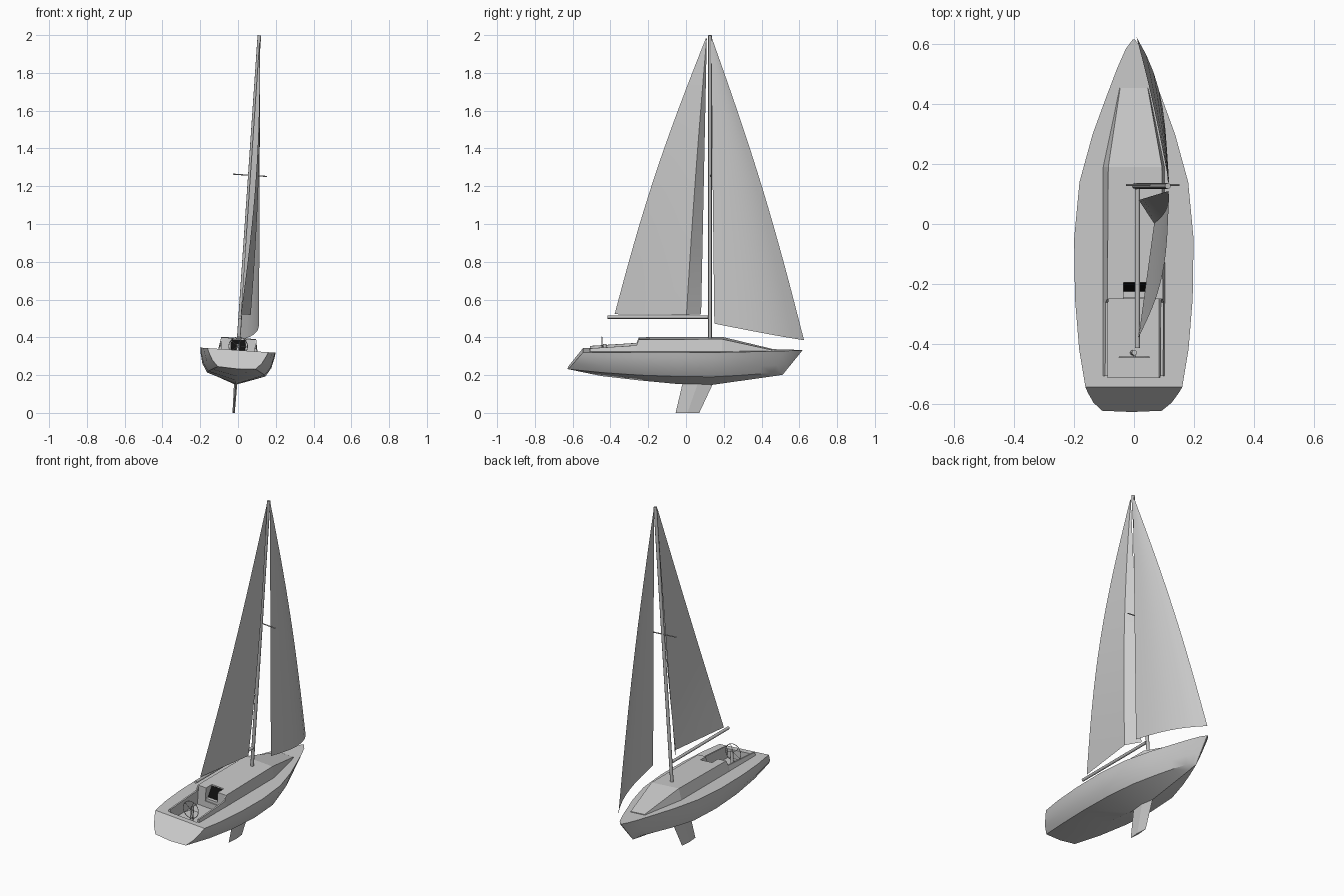
import bpy, bmesh, math
from mathutils import Matrix, Vector

cube = bpy.data.objects.get("Cube")
if cube:
    bpy.data.objects.remove(cube, do_unlink=True)

# The whole boat leans a few degrees to its left
PIVOT = Vector((0, 0, 0.34))
HEEL = Matrix.Translation(PIVOT) @ Matrix.Rotation(math.radians(3.9), 4, 'Y') @ Matrix.Translation(-PIVOT)


def material(name, value):
    mat = bpy.data.materials.new(name)
    mat.use_nodes = True
    color = (value, value, value, 1)
    mat.diffuse_color = color
    mat.node_tree.nodes["Principled BSDF"].inputs["Base Color"].default_value = color
    return mat


GREY = material("light grey", 0.6)
SPAR = material("spar grey", 0.5)
BLACK = material("black", 0.005)


def add_object(name, bm, mat):
    mesh = bpy.data.meshes.new(name)
    bm.to_mesh(mesh)
    bm.free()
    obj = bpy.data.objects.new(name, mesh)
    bpy.context.collection.objects.link(obj)
    mesh.materials.append(mat)
    obj.matrix_world = HEEL
    return obj


def activate(obj):
    bpy.ops.object.select_all(action='DESELECT')
    obj.select_set(True)
    bpy.context.view_layer.objects.active = obj


def smooth(obj, angle=30):
    activate(obj)
    bpy.ops.object.shade_smooth_by_angle(angle=math.radians(angle))


def loft(name, rings, mat, closed=True):
    """Skin a list of equal-length point rings; closed rings get end caps."""
    bm = bmesh.new()
    rows = [[bm.verts.new(p) for p in ring] for ring in rings]
    n = len(rows[0])
    for a, b in zip(rows, rows[1:]):
        for i in range(n if closed else n - 1):
            j = (i + 1) % n
            bm.faces.new((a[i], a[j], b[j], b[i]))
    if closed:
        bm.faces.new(rows[0])
        bm.faces.new(rows[-1])
    bmesh.ops.recalc_face_normals(bm, faces=bm.faces[:])
    return add_object(name, bm, mat)


def box(name, low, high, mat):
    corners = [(low[0], low[1]), (high[0], low[1]), (high[0], high[1]), (low[0], high[1])]
    return loft(name, [[(x, y, z) for x, y in corners] for z in (low[2], high[2])], mat)


def add_rod(bm, start, end, radius, sides=12):
    start, end = Vector(start), Vector(end)
    axis = end - start
    turn = axis.to_track_quat('Z', 'Y').to_matrix().to_4x4()
    bmesh.ops.create_cone(bm, cap_ends=True, segments=sides, radius1=radius, radius2=radius,
                          depth=axis.length, matrix=Matrix.Translation((start + end) / 2) @ turn)


def rod(name, start, end, radius, mat=SPAR):
    bm = bmesh.new()
    add_rod(bm, start, end, radius)
    obj = add_object(name, bm, mat)
    smooth(obj, 40)
    return obj


def cut(obj, cutter):
    mod = obj.modifiers.new("cut", 'BOOLEAN')
    mod.operation = 'DIFFERENCE'
    mod.solver = 'EXACT'
    mod.object = cutter
    activate(obj)
    bpy.ops.object.modifier_apply(modifier=mod.name)


# Hull: deck y, deck half width, keel y, keel z, chine half width, chine z
stations = [
    (-0.545, 0.162, -0.628, 0.233, 0.100, 0.238),
    (-0.42, 0.183, -0.45, 0.195, 0.130, 0.222),
    (-0.25, 0.197, -0.25, 0.172, 0.150, 0.210),
    (-0.05, 0.200, -0.05, 0.153, 0.155, 0.203),
    (0.14, 0.182, 0.14, 0.148, 0.140, 0.200),
    (0.30, 0.138, 0.28, 0.168, 0.098, 0.205),
    (0.42, 0.094, 0.38, 0.182, 0.060, 0.210),
    (0.52, 0.056, 0.45, 0.192, 0.030, 0.213),
    (0.585, 0.027, 0.49, 0.198, 0.012, 0.215),
    (0.617, 0.003, 0.512, 0.202, 0.002, 0.217),
]
DECK = 0.332


def hull_ring(yd, w, yk, zk, wc, zc):
    half = [(w, DECK)]
    for f, bulge in ((0.78, 0.03), (0.35, 0.06)):
        half.append((wc + (w - wc) * f + bulge * w, zc + (DECK - zc) * f))
    half.append((wc, zc))
    profile = half + [(0, zk)] + [(-x, z) for x, z in reversed(half)]
    return [(x, yk + (yd - yk) * (z - zk) / (DECK - zk), z) for x, z in profile]


hull = loft("hull", [hull_ring(*s) for s in stations], GREY)

# Cabin with low cockpit sides behind it: y, base half width, top half width, top z
cabin_stations = [
    (-0.508, 0.105, 0.097, 0.348),
    (-0.262, 0.105, 0.097, 0.364),
    (-0.250, 0.105, 0.093, 0.394),
    (0.190, 0.104, 0.090, 0.397),
    (0.455, 0.050, 0.046, 0.336),
]
cabin = loft("cabin", [[(-b, y, 0.325), (-t, y, z), (t, y, z), (b, y, 0.325)]
                       for y, b, t, z in cabin_stations], GREY)

# Cockpit well and companionway recess
well = box("cockpit_cutter", (-0.088, -0.512, 0.28), (0.088, -0.25, 0.5), GREY)
notch = box("companionway_cutter", (-0.039, -0.3, 0.315), (0.039, -0.195, 0.5), GREY)
for cutter in (well, notch):
    cut(hull, cutter)
    cut(cabin, cutter)
    cutter.hide_render = True
    cutter.hide_viewport = True
smooth(hull, 32)

# Slanted black companionway door
loft("companionway_door", [[(x, -0.226, 0.33), (x, -0.196, 0.388), (x, -0.192, 0.388), (x, -0.222, 0.33)]
                           for x in (-0.038, 0.038)], BLACK)
box("companionway_sill", (-0.039, -0.245, 0.31), (0.039, -0.195, 0.33), GREY)

# Keel fin
loft("keel_fin", [[(0, a, z), (t, (a + b) / 2, z), (0, b, z), (-t, (a + b) / 2, z)]
                  for z, a, b, t in ((-0.001, -0.055, 0.07, 0.006), (0.17, -0.015, 0.15, 0.009))], GREY)

# Spars
MAST_Y = 0.127
rod("mast", (0, MAST_Y, 0.38), (0, MAST_Y, 2.003), 0.0095)
rod("boom", (0, MAST_Y - 0.01, 0.507), (0, -0.415, 0.507), 0.0085)
rod("spreader", (-0.09, MAST_Y + 0.003, 1.26), (0.09, MAST_Y + 0.003, 1.26), 0.003)


def lerp(a, b, t):
    return a + (b - a) * t


# Mainsail: a crease behind the luff, with the belly out to the left
main_rows = []
for k in range(17):
    t = k / 16
    luff = lerp(0.08, 0.11, t)
    leech = lerp(-0.378, 0.104, t) - 0.03 * math.sin(math.pi * t)
    row = []
    for u in (0, 0.17, 0.34, 0.5, 0.67, 0.84, 1):
        belly = u / 0.17 if u <= 0.17 else (1 - u) / 0.83
        x = 0.003 + 0.052 * belly * (1 - t * t) + 0.03 * u * math.sin(math.pi * t)
        row.append((x, lerp(luff, leech, u), lerp(0.523, 1.985, t)))
    main_rows.append(row)
smooth(loft("mainsail", main_rows, GREY, closed=False))

# Headsail: straight stay in front, trailing edge eased out to the left
head_rows = []
for k in range(17):
    t = k / 16
    luff = lerp(0.625, 0.135, t) + 0.025 * math.sin(math.pi * t)
    leech = lerp(0.15, 0.132, t)
    row = []
    for i in range(9):
        u = i / 8
        x = 0.005 + 0.097 * (1 - t) * (1 - (1 - u) ** 3)
        row.append((x, lerp(luff, leech, u), lerp(lerp(0.385, 0.48, u), 1.995, t)))
    head_rows.append(row)
smooth(loft("headsail", head_rows, GREY, closed=False))

# Steering wheel: rim segments and spokes
hub = Vector((0, -0.445, 0.352))
bm = bmesh.new()
SEGMENTS = 20
rim = [hub + 0.05 * Vector((math.cos(a), 0, math.sin(a)))
       for a in (2 * math.pi * i / SEGMENTS for i in range(SEGMENTS))]
for i, point in enumerate(rim):
    add_rod(bm, point, rim[(i + 1) % SEGMENTS], 0.002, 6)
    if i % 4 == 0:
        add_rod(bm, hub, point, 0.0015, 6)
add_object("steering_wheel", bm, SPAR)
rod("wheel_pedestal", (0, -0.43, 0.27), (0, -0.43, 0.365), 0.009, GREY)
rod("wheel_axle", hub, (0, -0.43, 0.352), 0.004)
